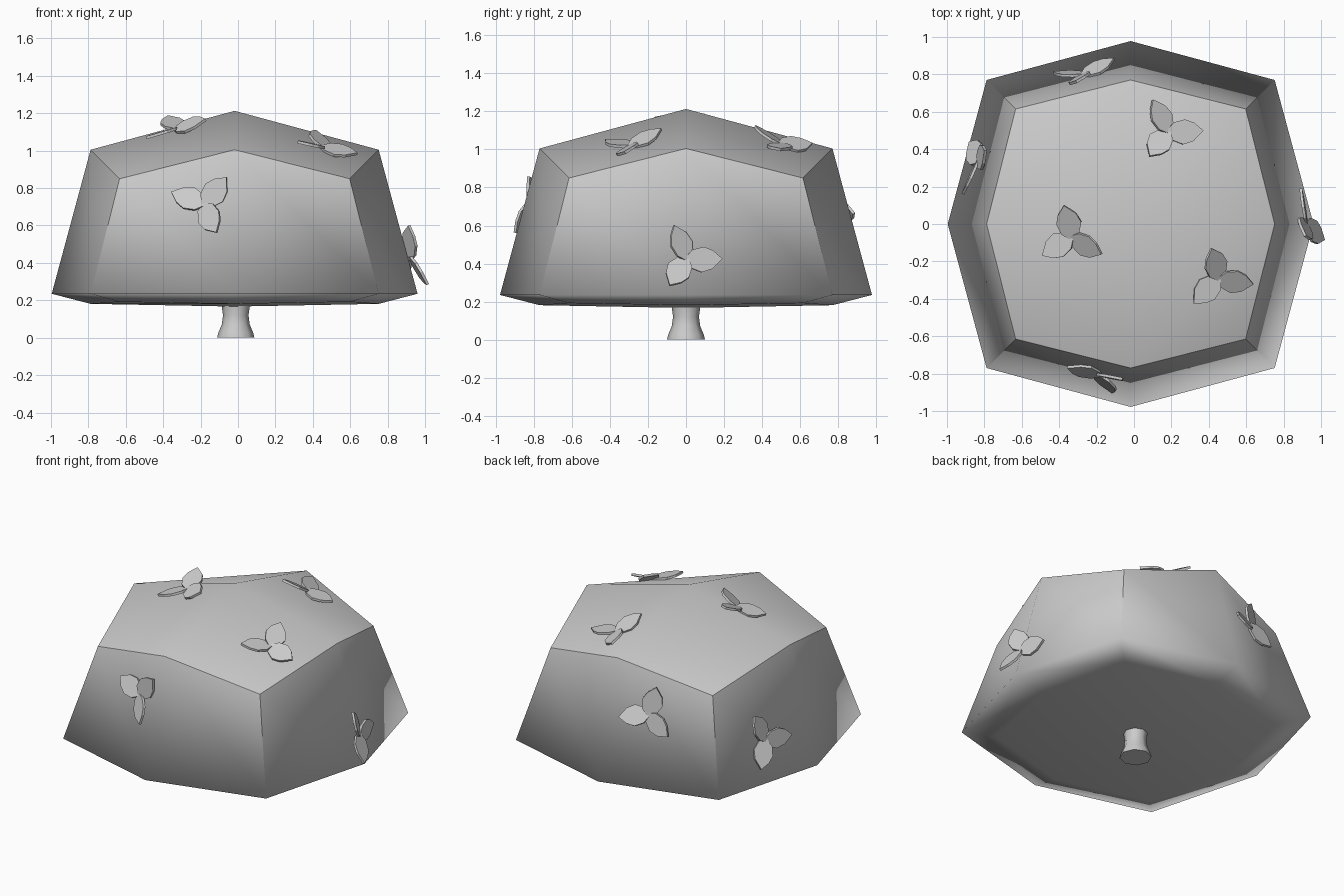
import bpy, bmesh
from math import radians
from mathutils import Vector, Matrix
from mathutils.bvhtree import BVHTree

if "Cube" in bpy.data.objects:
    bpy.data.objects.remove(bpy.data.objects["Cube"])

CX, CZ = -0.018, 0.235  # dome centre


def make_object(name, bm):
    bmesh.ops.recalc_face_normals(bm, faces=bm.faces)
    mesh = bpy.data.meshes.new(name)
    bm.to_mesh(mesh)
    ob = bpy.data.objects.new(name, mesh)
    bpy.context.collection.objects.link(ob)
    return ob


# Canopy: once-subdivided cube pushed towards a ball, lower half squashed flat
bm = bmesh.new()
bmesh.ops.create_cube(bm, size=2)
bmesh.ops.subdivide_edges(bm, edges=bm.edges[:], cuts=1, use_grid_fill=True)
corners = {v for v in bm.verts if all(abs(c) > 0.5 for c in v.co)}
for e in bm.edges:
    top_corner = any(v in corners and v.co.z > 0 for v in e.verts)
    e.smooth = not top_corner
for f in bm.faces:
    f.smooth = True
for v in bm.verts:
    kind = sum(abs(c) > 0.5 for c in v.co)
    v.co *= {1: 0.978, 2: 0.77, 3: 0.615}[kind]
    if v.co.z < 0:
        v.co.z *= 0.07
    v.co += Vector((CX, 0, CZ))
canopy = make_object("canopy", bm)
bm.normal_update()
tree = BVHTree.FromBMesh(bm)
bm.free()

# Trunk: short flared eight-sided stem
bm = bmesh.new()
rings = []
for r, z in [(0.1, 0), (0.094, 0.025), (0.075, 0.07), (0.068, 0.12), (0.078, 0.19)]:
    ring = bmesh.ops.create_circle(bm, segments=8, radius=r,
                                   matrix=Matrix.Translation((CX + 0.006, 0, z)))["verts"]
    rings.append(ring)
for a, b in zip(rings, rings[1:]):
    for i in range(8):
        j = (i + 1) % 8
        bm.faces.new((a[i], a[j], b[j], b[i])).smooth = True
bm.faces.new(rings[0])
bm.faces.new(rings[-1])
for e in bm.edges:
    if all(v in rings[0] for v in e.verts):
        e.smooth = False
make_object("trunk", bm)

# Leaf sprig: three tilted, overlapping leaf plates
LEAF = [(-0.015, 0), (0.02, -0.045), (0.08, -0.068), (0.135, -0.05),
        (0.19, 0.005), (0.14, 0.048), (0.09, 0.066), (0.03, 0.05)]
THICK = 0.015


def leaf_sprig(name, origin, direction, angles):
    hit, n, _, _ = tree.ray_cast(Vector(origin), Vector(direction))
    ref = Vector((0, 1, 0)) if n.z > 0.7 else Vector((0, 0, 1))
    u = ref.cross(n).normalized()
    v = n.cross(u)
    frame = Matrix.Translation(hit + n * 0.012) @ Matrix((u, v, n)).transposed().to_4x4()
    bm = bmesh.new()
    for a in angles:
        m = (frame @ Matrix.Rotation(radians(a), 4, 'Z')
             @ Matrix.Rotation(radians(-7), 4, 'Y')
             @ Matrix.Rotation(radians(13), 4, 'X'))
        lo = [bm.verts.new(m @ Vector((x, y, -THICK / 2))) for x, y in LEAF]
        hi = [bm.verts.new(m @ Vector((x, y, THICK / 2))) for x, y in LEAF]
        bm.faces.new(lo[::-1])
        bm.faces.new(hi)
        for i in range(len(LEAF)):
            j = (i + 1) % len(LEAF)
            bm.faces.new((lo[i], lo[j], hi[j], hi[i]))
    make_object(name, bm)


# Sprigs scattered over the top and the four sides
down = (0, 0, -1)
leaf_sprig("top_leaves_back", (0.18, 0.49, 3), down, (114, -2, -132))
leaf_sprig("top_leaves_left", (-0.33, -0.07, 3), down, (95, -28, -152))
leaf_sprig("top_leaves_right", (0.45, -0.29, 3), down, (108, -8, -138))
leaf_sprig("front_leaves", (-0.18, -3, 0.71), (0, 1, 0), (48, -62, 160))
leaf_sprig("right_leaves", (3, 0.0, 0.42), (-1, 0, 0), (108, -3, -128))
leaf_sprig("back_leaves", (-0.27, 3, 0.69), (0, -1, 0), (75, -40, 190))
leaf_sprig("left_leaves", (-3, 0.33, 0.49), (1, 0, 0), (110, -5, -120))
